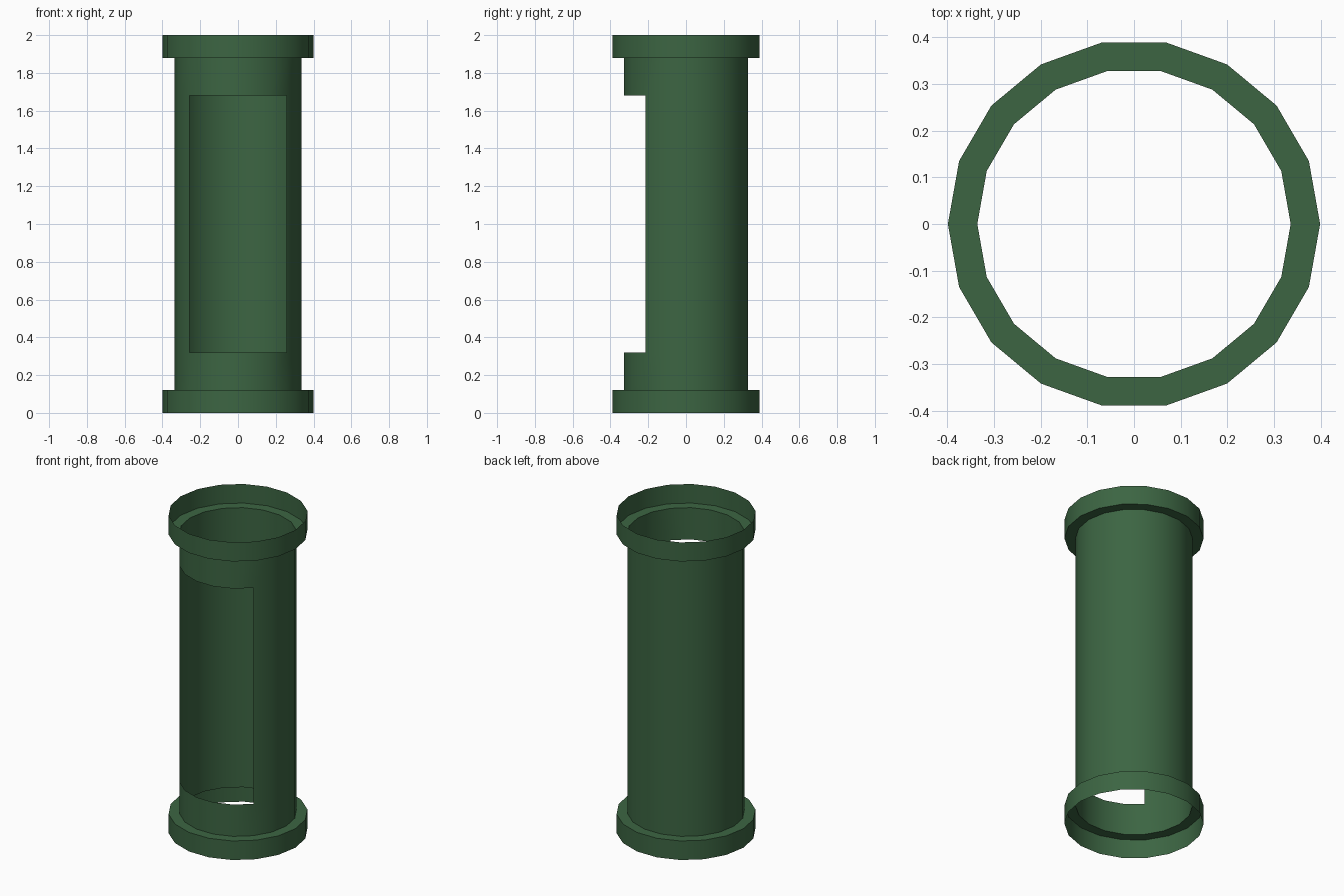
import bpy, bmesh, math

if "Cube" in bpy.data.objects:
    bpy.data.objects.remove(bpy.data.objects["Cube"])

SIDES = 18
R_RIM, R_TUBE = 0.399, 0.336
Y_SCALE = 0.99

mat = bpy.data.materials.new("dark_green")
mat.diffuse_color = (0.045, 0.13, 0.055, 1)
mat.use_nodes = True
mat.node_tree.nodes["Principled BSDF"].inputs["Base Color"].default_value = mat.diffuse_color


def revolve(name, profile, skip=lambda band, side: False):
    """Thin open shell turned around z from (radius, height) points."""
    bm = bmesh.new()
    rings = []
    for r, z in profile:
        rings.append([bm.verts.new((r * math.cos(math.tau * i / SIDES),
                                    r * math.sin(math.tau * i / SIDES) * Y_SCALE, z))
                      for i in range(SIDES)])
    for b in range(len(rings) - 1):
        lo, hi = rings[b], rings[b + 1]
        for i in range(SIDES):
            if skip(b, i):
                continue
            j = (i + 1) % SIDES
            bm.faces.new((lo[i], lo[j], hi[j], hi[i]))
    mesh = bpy.data.meshes.new(name)
    bm.to_mesh(mesh)
    bm.free()
    obj = bpy.data.objects.new(name, mesh)
    bpy.context.collection.objects.link(obj)
    mesh.materials.append(mat)
    bpy.ops.object.select_all(action='DESELECT')
    obj.select_set(True)
    bpy.context.view_layer.objects.active = obj
    bpy.ops.object.shade_smooth_by_angle(angle=math.radians(30))
    return obj


# Tube wall, with five front panels left out of the middle band as a window
revolve("tube_wall", [(R_TUBE, z) for z in (0.12, 0.32, 1.68, 1.88)],
        skip=lambda band, side: band == 1 and 11 <= side <= 15)

# Open collars, each with a flat ledge joining it to the tube
revolve("bottom_collar", [(R_RIM, 0), (R_RIM, 0.12), (R_TUBE, 0.12)])
revolve("top_collar", [(R_TUBE, 1.88), (R_RIM, 1.88), (R_RIM, 2.0)])
